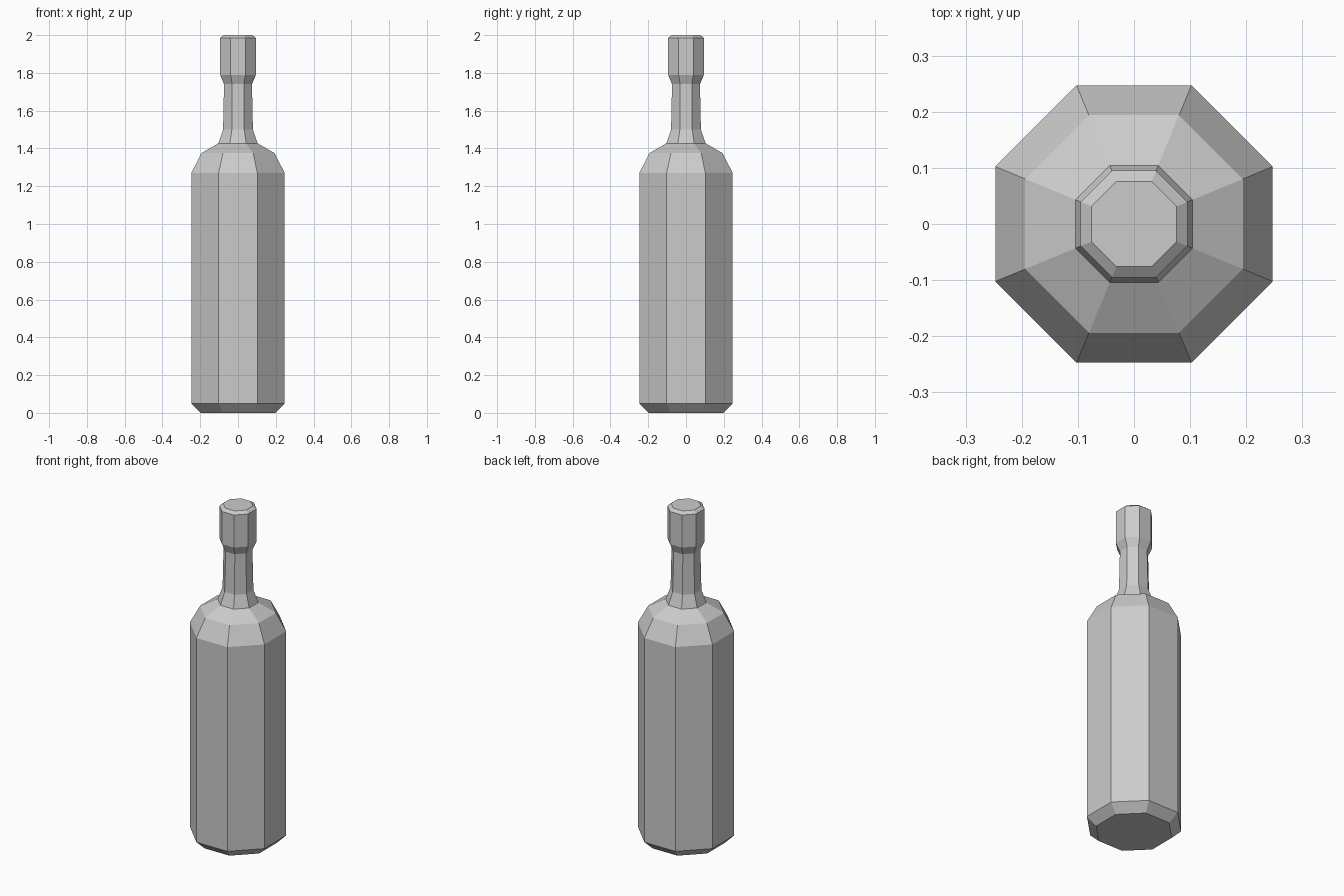
import bpy, bmesh, math

cube = bpy.data.objects.get("Cube")
if cube:
    bpy.data.objects.remove(cube, do_unlink=True)

SIDES = 8


def flat_material(name, color):
    mat = bpy.data.materials.new(name)
    mat.use_nodes = True
    mat.diffuse_color = color
    mat.node_tree.nodes["Principled BSDF"].inputs["Base Color"].default_value = color
    return mat


def lathe(name, profile, mat):
    """Stack octagonal rings of (half width, height) and close both ends."""
    bm = bmesh.new()
    rings = []
    for half, z in profile:
        r = half / math.cos(math.pi / SIDES)
        angles = [(i + 0.5) * math.tau / SIDES for i in range(SIDES)]
        rings.append([bm.verts.new((r * math.cos(a), r * math.sin(a), z)) for a in angles])
    for low, high in zip(rings, rings[1:]):
        for i in range(SIDES):
            j = (i + 1) % SIDES
            bm.faces.new((low[i], low[j], high[j], high[i]))
    bm.faces.new(rings[0][::-1])
    bm.faces.new(rings[-1])
    mesh = bpy.data.meshes.new(name)
    bm.to_mesh(mesh)
    bm.free()
    mesh.materials.append(mat)
    obj = bpy.data.objects.new(name, mesh)
    bpy.context.collection.objects.link(obj)
    return obj


grey = flat_material("light grey", (0.6, 0.6, 0.6, 1))

# Bottle outline: base bevel, body, shoulder, neck, lip
lathe("bottle", [
    (0.198, 0), (0.247, 0.05), (0.247, 1.27), (0.194, 1.375),
    (0.104, 1.427), (0.079, 1.5), (0.074, 1.74),
    (0.095, 1.79), (0.095, 1.985), (0.076, 2),
], grey)
